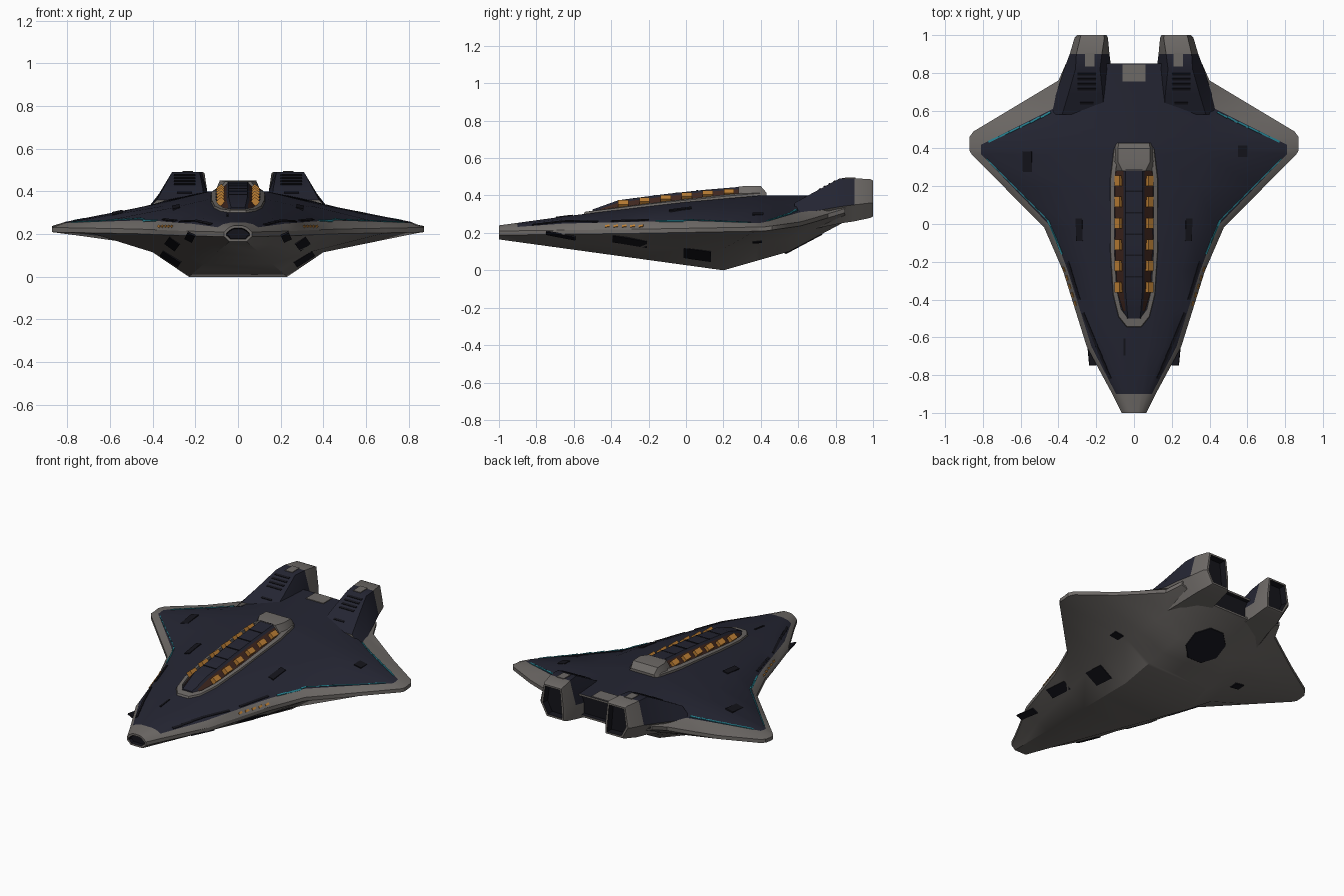
import bpy, bmesh, math
from mathutils import Vector, Matrix
from mathutils.bvhtree import BVHTree

if "Cube" in bpy.data.objects:
    bpy.data.objects.remove(bpy.data.objects["Cube"])


def material(name, r, g, b):
    m = bpy.data.materials.new(name)
    m.diffuse_color = (r, g, b, 1)
    m.use_nodes = True
    m.node_tree.nodes["Principled BSDF"].inputs["Base Color"].default_value = m.diffuse_color
    return m


MATS = [material("hull grey", .155, .143, .134), material("navy plating", .018, .019, .033),
        material("dark vent", .007, .007, .011), material("amber glow", .50, .21, .035),
        material("cabin brown", .05, .02, .014), material("cyan light", .02, .22, .28)]
GREY, NAVY, DARK, AMBER, BROWN, CYAN = range(6)
TREES = []


def finish(bm, name, angle=28, solid=False):
    bmesh.ops.recalc_face_normals(bm, faces=bm.faces)
    if solid:
        TREES.append(BVHTree.FromBMesh(bm))
    me = bpy.data.meshes.new(name)
    bm.to_mesh(me)
    bm.free()
    for m in MATS:
        me.materials.append(m)
    me.shade_smooth()
    me.set_sharp_from_angle(angle=math.radians(angle))
    ob = bpy.data.objects.new(name, me)
    bpy.context.collection.objects.link(ob)
    return ob


def loft(name, rings, rule, openings=(), inset=.02, depth=-.02, solid=False):
    """Skin closed rings; rule(side index, centre) gives colour; openings = capped ends to recess."""
    bm = bmesh.new()
    vs = [[bm.verts.new(p) for p in r] for r in rings]
    n = len(vs[0])
    for a, b in zip(vs, vs[1:]):
        for i in range(n):
            j = (i + 1) % n
            f = bm.faces.new((a[i], a[j], b[j], b[i]))
            f.material_index = rule(i, f.calc_center_median())
    caps = [bm.faces.new(vs[0]), bm.faces.new(vs[-1])]
    for f in caps:
        f.material_index = rule(-1, f.calc_center_median())
    bmesh.ops.recalc_face_normals(bm, faces=bm.faces)
    for k in openings:
        bmesh.ops.inset_region(bm, faces=[caps[k]], thickness=inset)
        walls = bmesh.ops.inset_region(bm, faces=[caps[k]], thickness=.004, depth=depth)["faces"]
        for f in walls + [caps[k]]:
            f.material_index = DARK
    return finish(bm, name, solid=solid)


def curve(*keys):
    """Piecewise linear profile along y."""
    def at(y):
        for (a, u), (b, v) in zip(keys, keys[1:]):
            if y <= b:
                return u + (v - u) * max(0, (y - a) / (b - a))
        return keys[-1][1]
    return at


# Hull: width and height profiles along the length
belly_x = curve((-1, .04), (.2, .23), (.55, .2), (.85, .11))
belly_z = curve((-1, .165), (.2, 0), (.55, .1), (.85, .26))
chine_x = curve((-1, .055), (-.25, .28), (.2, .40), (.55, .36), (.85, .28))
chine_z = curve((-1, .18), (-.25, .12), (.2, .115), (.55, .17), (.85, .28))
edge_x = curve((-1, .065), (-.9, .115), (-.65, .25), (-.25, .375), (-.02, .475),
               (.37, .86), (.39, .872), (.46, .872), (.49, .85), (.76, .40), (.85, .36))
edge_z = curve((-1, .2), (-.25, .21), (.42, .222), (.62, .25), (.85, .32))
navy_x = curve((-1, .05), (-.9, .095), (-.65, .225), (-.25, .35), (-.02, .435),
               (.37, .81), (.42, .81), (.61, .43), (.76, .32), (.85, .3))
navy_z = curve((-1, .225), (-.65, .25), (-.02, .265), (.4, .252), (.61, .31), (.85, .37))
should_x = curve((-1, .035), (-.65, .16), (-.02, .3), (.4, .38), (.62, .34), (.85, .25))
should_z = curve((-1, .235), (-.65, .275), (-.02, .325), (.4, .34), (.62, .36), (.85, .39))
deck_x = curve((-1, .02), (-.6, .09), (0, .14), (.85, .13))
deck_z = curve((-1, .24), (-.6, .295), (0, .365), (.4, .40), (.85, .40))


def hull_ring(y):
    h = [(belly_x(y), belly_z(y)), (chine_x(y), chine_z(y)), (edge_x(y), edge_z(y) - .012),
         (edge_x(y), edge_z(y) + .01), (navy_x(y), navy_z(y)), (should_x(y), should_z(y)),
         (deck_x(y), deck_z(y))]
    return [(x, y, z) for x, z in h] + [(-x, y, z) for x, z in reversed(h)]


stations = (-1, -.9, -.65, -.45, -.25, -.02, .2, .37, .39, .42, .46, .49, .55, .61, .68, .76, .85)
loft("hull", [hull_ring(y) for y in stations],
     lambda i, c: NAVY if 4 <= i <= 8 and c.y > -.9 else GREY,
     openings=(0, 1), inset=.012, solid=True)


# Engine pods: y, inner x, bottom z, outer bottom x, widest x, widest z, outer top x, inner top x, top z
POD = ((.58, .14, .21, .36, .44, .30, .38, .16, .36), (.68, .13, .22, .33, .415, .315, .35, .165, .415),
       (.82, .12, .25, .30, .37, .34, .31, .18, .49), (.9, .13, .262, .29, .34, .35, .305, .17, .492),
       (.985, .138, .28, .265, .315, .36, .285, .157, .487), (1, .145, .287, .26, .30, .36, .28, .16, .48))
for s, side in ((1, "right"), (-1, "left")):
    rings = []
    for y, xi, zb, xo, xm, zm, xt, xu, zt in POD:
        rings.append([(s * x, y, z) for x, z in ((xi, zb), (xo, zb), (xm, zm), (xt, zt), (xu, zt), (xi, zm))])
    loft(side + "_engine_pod", rings,
         lambda i, c: NAVY if i in (2, 3, 4) and c.y < .88 else GREY,
         openings=(1,), inset=.014, depth=-.04, solid=True)


def hit(origin, direction):
    o, d = Vector(origin), Vector(direction)
    hits = [r for r in (t.ray_cast(o, d) for t in TREES) if r[0] is not None]
    return min(hits, key=lambda r: r[3]) if hits else None


def plate(name, origin, direction, along, length, width, mat, thick=.008):
    """Thin plate laid on the skin where a ray meets it."""
    r = hit(origin, direction)
    if not r:
        return
    n = r[1].normalized()
    a = Vector(along)
    a = (a - n * a.dot(n)).normalized()
    rot = Matrix((a, n.cross(a), n)).transposed().to_4x4()
    bm = bmesh.new()
    bmesh.ops.create_cube(bm, size=1, matrix=Matrix.Translation(r[0]) @ rot @ Matrix.Diagonal((length, width, thick, 1)))
    for f in bm.faces:
        f.material_index = mat
    finish(bm, name)


def top_plate(name, x, y, length, width, mat, along=(0, 1, 0)):
    plate(name, (x, y, 2), (0, 0, -1), along, length, width, mat)


def strip(name, p, q, width, mat, parts=6):
    d = Vector((q[0] - p[0], q[1] - p[1], 0))
    for k in range(parts):
        t = (k + .5) / parts
        top_plate(name, p[0] + d.x * t, p[1] + d.y * t, d.length / parts, width, mat, d)


for s in (1, -1):
    # Flank vents
    for y, z, l, w in ((-.67, .186, .16, .04), (-.3, .155, .19, .06), (.06, .085, .15, .10), (.38, .152, .05, .06)):
        plate("flank_vent", (2 * s, y, z), (-s, 0, 0), (0, 1, 0), l, w, DARK)
    # Small lit side windows
    for k in range(5):
        plate("side_window", (2 * s, -.42 + k * .045, .236), (-s, 0, 0), (0, 1, 0), .025, .012, AMBER)
    # Cyan running lights
    strip("wing_rear_light", (.44 * s, .59), (.77 * s, .435), .010, CYAN)
    strip("wing_front_light", (.38 * s, -.16), (.455 * s, .02), .010, CYAN)
    strip("wing_front_light", (.455 * s, .02), (.78 * s, .345), .005, CYAN)
    # Panel seams and deck hatches
    strip("nose_seam", (.125 * s, -.82), (.27 * s, -.47), .014, DARK)
    strip("flank_seam", (.29 * s, -.4), (.35 * s, -.2), .014, DARK, 4)
    top_plate("deck_hatch", .29 * s, -.03, .12, .035, DARK)
    top_plate("deck_slot", .25 * s, .64, .012, .07, DARK)
    # Louvres on the pod slopes
    for k in range(4):
        top_plate("pod_louvre", .25 * s, .715 + k * .026, .012, .10, DARK)
    # Grey tongue on pod tops
    top_plate("pod_tongue", .235 * s, .87, .07, .05, GREY)
top_plate("wing_hatch", .575, .385, .06, .05, DARK)
top_plate("wing_hatch", -.565, .33, .11, .05, DARK)
top_plate("nose_slot", -.05, -.65, .09, .01, DARK)
top_plate("tail_patch", 0, .80, .09, .12, GREY)

# Octagonal belly hatch
r = hit((0, .63, -1), (0, 0, 1))
bm = bmesh.new()
M = Matrix.Translation(r[0]) @ r[1].to_track_quat('Z', 'Y').to_matrix().to_4x4() @ Matrix.Rotation(math.pi / 8, 4, 'Z')
bmesh.ops.create_cone(bm, cap_ends=True, segments=8, radius1=.125, radius2=.12, depth=.009, matrix=M)
for f in bm.faces:
    f.material_index = DARK
finish(bm, "belly_hatch")

# Cabin: brown sloping sides under a navy roof
roof_z = curve((-.5, .325), (-.36, .375), (0, .422), (.3, .447))
base_x = curve((-.5, .05), (-.38, .095), (-.1, .11), (.3, .11))
roof_x = curve((-.5, .04), (-.38, .055), (.3, .055))
cabin = []
for y in (-.5, -.46, -.36, -.1, .1, .3):
    b, t, z, d = base_x(y), roof_x(y), roof_z(y), deck_z(y)
    cabin.append([(b, y, d - .01), (t, y, z - .012), (t * .8, y, z), (-t * .8, y, z), (-t, y, z - .012), (-b, y, d - .01)])
loft("cabin", cabin, lambda i, c: BROWN if i in (0, 4) and c.y > -.47 else NAVY)


def box(name, x, y, z, sx, sy, sz, mat, tilt=0):
    bm = bmesh.new()
    bmesh.ops.create_cube(bm, size=1, matrix=Matrix.Translation((x, y, z)) @ Matrix.Rotation(tilt, 4, 'Y')
                          @ Matrix.Diagonal((sx, sy, sz, 1)))
    for f in bm.faces:
        f.material_index = mat
    finish(bm, name)


# Glowing seats behind the side windows, and roof ribs
for k in range(6):
    y = -.335 + k * .113
    z = (deck_z(y) + roof_z(y)) / 2
    for s in (1, -1):
        box("seat", .081 * s, y, z, .034, .055, .03, AMBER, s * .7)
    box("roof_rib", 0, y + .056, roof_z(y + .056) - .001, .09, .008, .006, DARK)

# Grey frame ring around the cabin
half = ((.04, -.555), (.085, -.5), (.115, -.38), (.13, -.15), (.13, .25), (.11, .41))
outline = [(x, y) for x, y in half] + [(-x, y) for x, y in reversed(half)]
bm = bmesh.new()
loops = []
for inner, lift in ((1, -.02), (.95, .012), (.80, .018), (.78, -.02)):
    ring = []
    for x, y in outline:
        yy = -.06 + (y + .06) * (inner + (1 - inner) * .45)
        ring.append(bm.verts.new((x * inner, yy, deck_z(y) + lift)))
    loops.append(ring)
for a, b in zip(loops, loops[1:]):
    for i in range(len(a)):
        j = (i + 1) % len(a)
        bm.faces.new((a[i], a[j], b[j], b[i]))
finish(bm, "cabin_frame")

# Grey fairing behind the cabin
fair = []
for y, b, t, z in ((.28, .11, .06, .447), (.33, .115, .085, .452), (.40, .11, .085, .45), (.43, .10, .08, .415)):
    fair.append([(b, y, .38), (t, y, z), (-t, y, z), (-b, y, .38)])
loft("cabin_rear_fairing", fair, lambda i, c: GREY)
